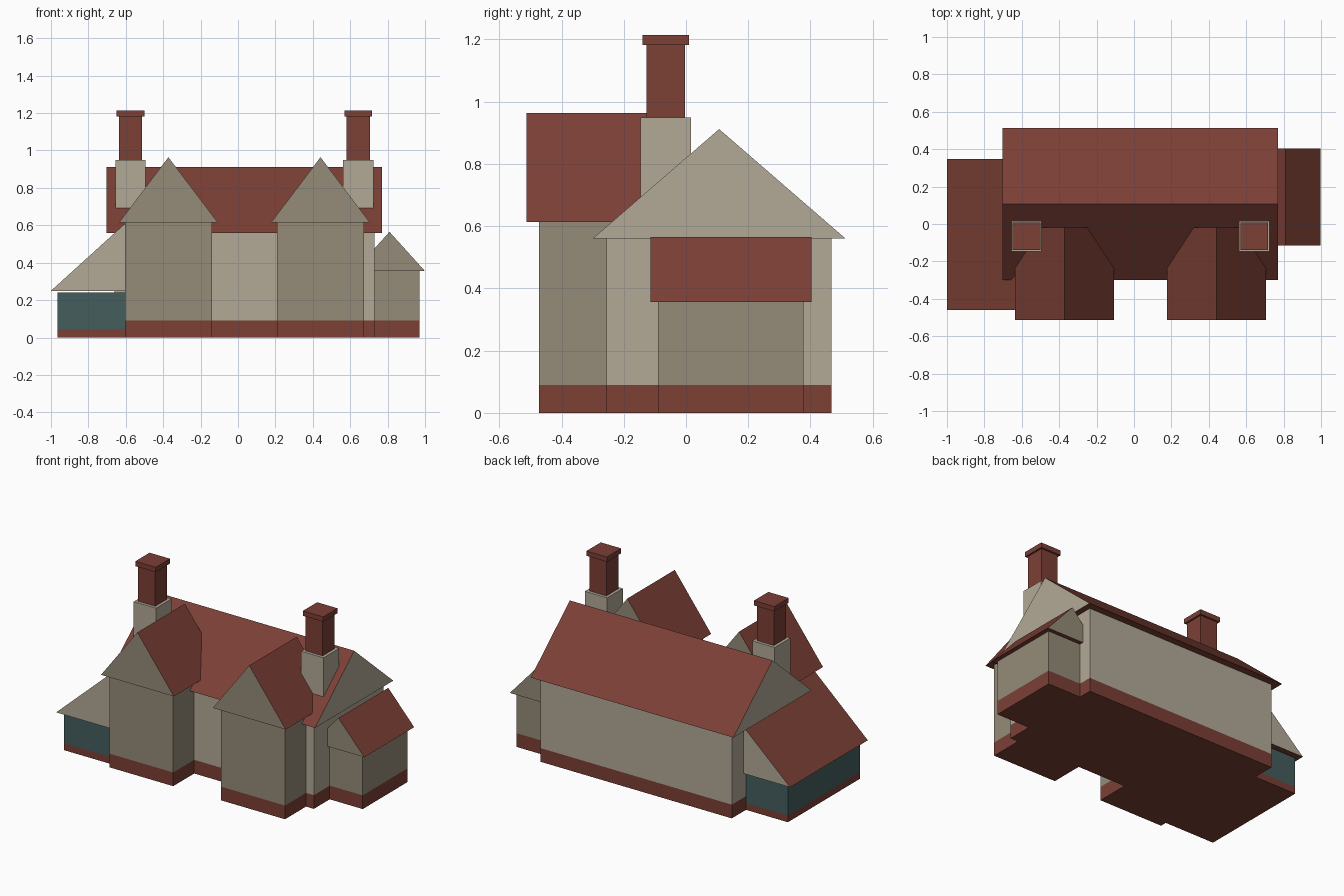
import bpy

if "Cube" in bpy.data.objects:
    bpy.data.objects.remove(bpy.data.objects["Cube"])


def material(name, rgb):
    m = bpy.data.materials.new(name)
    m.diffuse_color = (*rgb, 1)
    m.use_nodes = True
    m.node_tree.nodes["Principled BSDF"].inputs["Base Color"].default_value = m.diffuse_color
    return m


BRICK = material("brick_red", (0.20, 0.05, 0.036))
CREAM = material("cream_render", (0.45, 0.40, 0.31))
TAUPE = material("taupe_render", (0.30, 0.26, 0.19))
TEAL = material("teal_glazing", (0.06, 0.11, 0.11))


def extrude(name, profile, axis, a, b, side_mat, end_mat):
    """Extrude a 2D profile along x or y; the end caps get their own material."""
    n = len(profile)
    place = (lambda u, v, t: (t, u, v)) if axis == "x" else (lambda u, v, t: (u, t, v))
    verts = [place(u, v, t) for t in (a, b) for u, v in profile]
    faces = [tuple(range(n))[::-1], tuple(range(n, 2 * n))]
    faces += [(i, (i + 1) % n, n + (i + 1) % n, n + i) for i in range(n)]
    if axis == "y":
        faces = [f[::-1] for f in faces]
    mesh = bpy.data.meshes.new(name)
    mesh.from_pydata(verts, [], faces)
    mesh.materials.append(side_mat)
    mesh.materials.append(end_mat)
    for i in (0, 1):
        mesh.polygons[i].material_index = 1
    obj = bpy.data.objects.new(name, mesh)
    bpy.context.collection.objects.link(obj)
    return obj


def box(name, x0, x1, y0, y1, z0, z1, mat):
    return extrude(name, [(y0, z0), (y1, z0), (y1, z1), (y0, z1)], "x", x0, x1, mat, mat)


def walls(name, x0, x1, y0, y1, band, top, mat):
    box(name + "_plinth", x0, x1, y0, y1, 0, band, BRICK)
    box(name + "_walls", x0, x1, y0, y1, band, top, mat)


def gable_roof(name, axis, u0, u1, eave, ridge, a, b, end_mat):
    tri = [(u0, eave), (u1, eave), ((u0 + u1) / 2, ridge)]
    return extrude(name, tri, axis, a, b, BRICK, end_mat)


# Main house
walls("main", -0.66, 0.73, -0.255, 0.467, 0.09, 0.56, CREAM)
gable_roof("main_roof", "x", -0.30, 0.513, 0.56, 0.912, -0.703, 0.77, CREAM)

# Pair of front gabled wings
for side, cx in (("left", -0.372), ("right", 0.441)):
    walls(side + "_wing", cx - 0.232, cx + 0.232, -0.473, -0.15, 0.09, 0.614, TAUPE)
    gable_roof(side + "_wing_roof", "y", cx - 0.265, cx + 0.265, 0.614, 0.964,
               -0.513, -0.02, TAUPE)

# Pair of chimneys
for side, cx in (("left", -0.575), ("right", 0.643)):
    cy = -0.065
    for part, h, z0, z1, mat in (("base", 0.081, 0.6, 0.95, CREAM),
                                 ("stack", 0.062, 0.95, 1.182, BRICK),
                                 ("cap", 0.074, 1.182, 1.214, BRICK)):
        box(f"{side}_chimney_{part}", cx - h, cx + h, cy - h, cy + h, z0, z1, mat)

# Small annex on the right
walls("annex", 0.65, 0.97, -0.09, 0.377, 0.09, 0.357, TAUPE)
gable_roof("annex_roof", "y", 0.622, 0.998, 0.357, 0.565, -0.114, 0.404, TAUPE)

# Glazed lean-to on the left
walls("lean_to", -0.965, -0.60, -0.43, 0.32, 0.045, 0.242, TEAL)
extrude("lean_to_roof", [(-1.0, 0.25), (-0.60, 0.25), (-0.60, 0.613)], "y",
        -0.46, 0.348, BRICK, CREAM)
